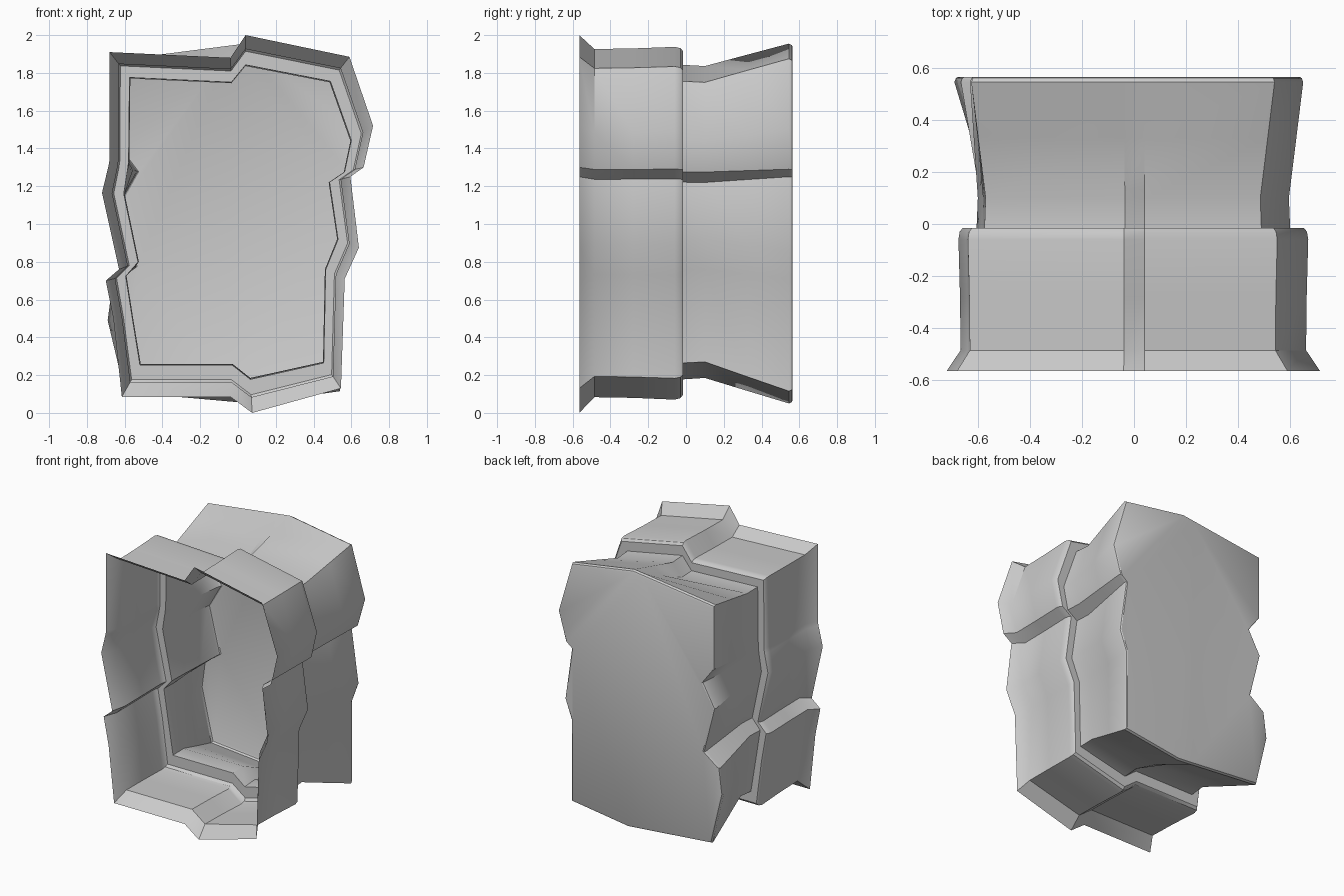
import bpy, bmesh
from mathutils import Vector

if "Cube" in bpy.data.objects:
    bpy.data.objects.remove(bpy.data.objects["Cube"])

# Three matching (x, z) outlines, clockwise from the top left corner
FRONT = [(-.68, 1.91), (-.04, 1.88), (.04, 2.0), (.59, 1.885), (.715, 1.52), (.665, 1.30),
         (.595, 1.25), (.64, .875), (.565, .71), (.545, .13), (.075, 0), (-.04, .085),
         (-.615, .085), (-.66, .50), (-.70, .70), (-.63, .76), (-.72, 1.165), (-.685, 1.31), (-.68, 1.34)]
WAIST = [(-.57, 1.77), (-.035, 1.745), (.04, 1.836), (.485, 1.75), (.595, 1.44), (.56, 1.275),
         (.48, 1.22), (.525, .92), (.46, .76), (.45, .27), (.065, .185), (-.03, .26),
         (-.515, .26), (-.555, .50), (-.59, .725), (-.525, .80), (-.60, 1.16), (-.58, 1.29), (-.575, 1.33)]
BACK = [(-.625, 1.87), (-.04, 1.945), (.04, 1.955), (.54, 1.875), (.65, 1.50), (.59, 1.29),
        (.54, 1.25), (.595, .86), (.54, .71), (.54, .115), (.08, .05), (-.04, .06),
        (-.60, .11), (-.69, .49), (-.665, .68), (-.545, .77), (-.63, 1.11), (-.535, 1.28), (-.625, 1.40)]


def blend(a, b, t):
    return [Vector(p).lerp(Vector(q), t) for p, q in zip(a, b)]


def shrink(ring, s):
    c = Vector((0, 1))
    return [c + (Vector(p) - c) * s for p in ring]


# Depth of each section and its outline: flared rim, front collar, step, waist, back block
sections = [(-.565, FRONT)]
sections += [(y, blend(FRONT, WAIST, t)) for y, t in
             ((-.485, .45), (-.28, .43), (-.06, .38), (-.03, .42), (-.015, .52), (-.015, .96), (.1, 1.0))]
sections += [(y, blend(WAIST, BACK, t)) for y, t in ((.33, .52), (.545, 1.0))]
sections += [(.56, shrink(BACK, .992)), (.565, shrink(BACK, .98))]

# Loft the sections into an open-fronted shell and close the back
bm = bmesh.new()
rings = [[bm.verts.new((p[0], y, p[1])) for p in ring] for y, ring in sections]
n = len(FRONT)
for a, b in zip(rings, rings[1:]):
    for i in range(n):
        j = (i + 1) % n
        bm.faces.new((a[i], a[j], b[j], b[i]))
cap = bm.faces.new(rings[-1])
bmesh.ops.triangulate(bm, faces=[cap])
bmesh.ops.recalc_face_normals(bm, faces=bm.faces)
# outward means the back cap looks toward +y
bm.normal_update()
if max(bm.faces, key=lambda f: f.calc_center_median().y).normal.y < 0:
    bmesh.ops.reverse_faces(bm, faces=bm.faces)

mesh = bpy.data.meshes.new("stepped_shell")
bm.to_mesh(mesh)
bm.free()
shell = bpy.data.objects.new("stepped_shell", mesh)
bpy.context.collection.objects.link(shell)
bpy.context.view_layer.objects.active = shell
shell.select_set(True)
bpy.ops.object.shade_smooth_by_angle(angle=0.6)
